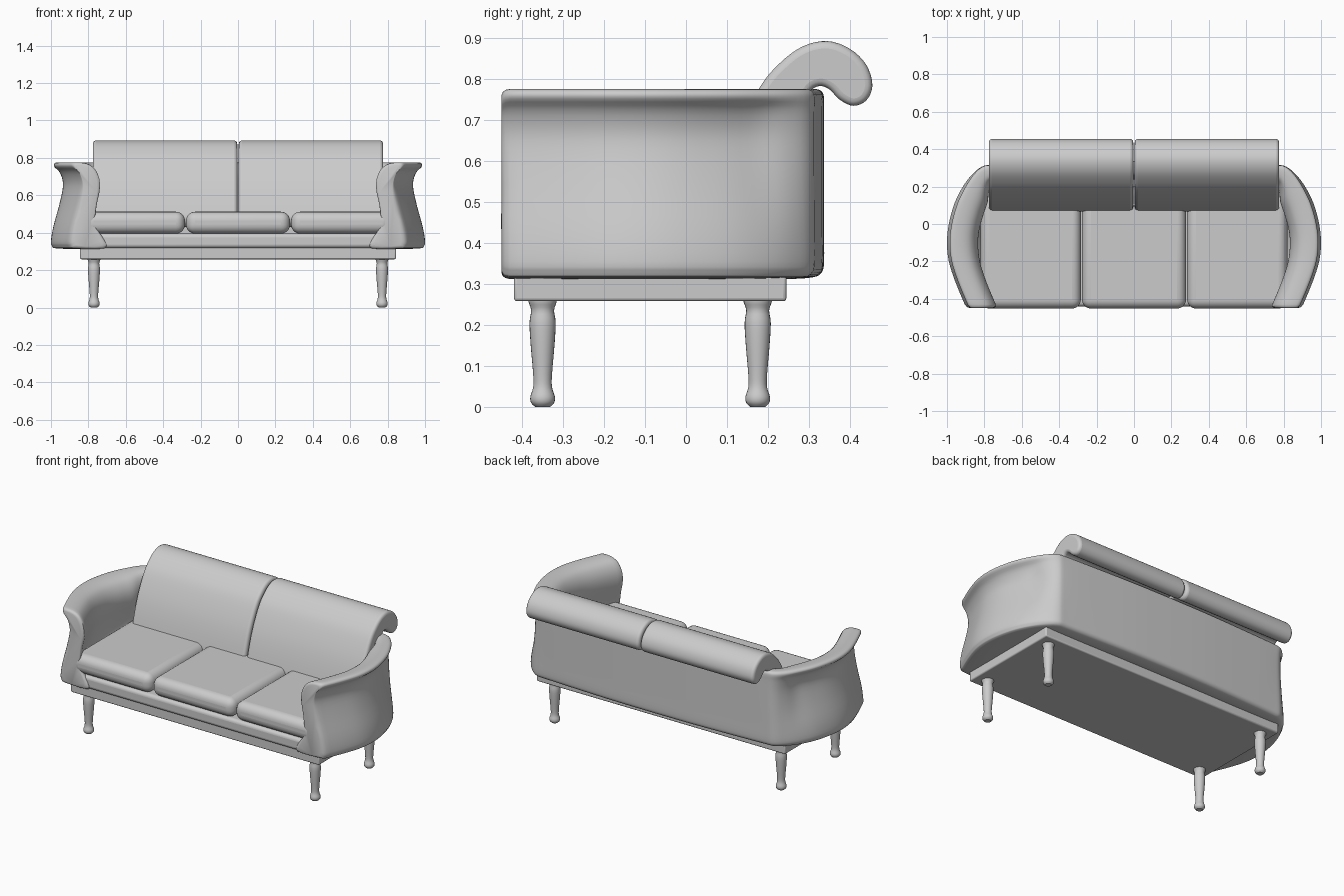
import bpy, bmesh, math

if "Cube" in bpy.data.objects:
    bpy.data.objects.remove(bpy.data.objects["Cube"])


def catmull(pts, n, closed=False):
    """Smooth curve through tuples of any length."""
    out, m = [], len(pts)
    for i in range(m if closed else m - 1):
        k = [(i + j) % m if closed else min(max(i + j, 0), m - 1) for j in (-1, 0, 1, 2)]
        a, b, c, d = (pts[q] for q in k)
        for s in range(n):
            t = s / n
            out.append(tuple(0.5 * (2 * q + (r - p) * t + (2 * p - 5 * q + 4 * r - u) * t * t
                                    + (3 * q - p - 3 * r + u) * t ** 3)
                             for p, q, r, u in zip(a, b, c, d)))
    if not closed:
        out.append(tuple(pts[-1]))
    return out


def finish(name, bm, bevel=0, segments=4, angle=40):
    bmesh.ops.recalc_face_normals(bm, faces=bm.faces)
    me = bpy.data.meshes.new(name)
    bm.to_mesh(me)
    bm.free()
    ob = bpy.data.objects.new(name, me)
    bpy.context.collection.objects.link(ob)
    if bevel:
        mod = ob.modifiers.new("bevel", 'BEVEL')
        mod.width, mod.segments = bevel, segments
        mod.limit_method, mod.angle_limit = 'ANGLE', math.radians(45)
    bpy.ops.object.select_all(action='DESELECT')
    ob.select_set(True)
    bpy.context.view_layer.objects.active = ob
    bpy.ops.object.shade_smooth_by_angle(angle=math.radians(angle))
    return ob


def loft(name, rings, **kw):
    """Skin closed rings and cap both ends."""
    bm = bmesh.new()
    vs = [[bm.verts.new(p) for p in r] for r in rings]
    n = len(rings[0])
    for a, b in zip(vs, vs[1:]):
        for i in range(n):
            bm.faces.new((a[i], a[(i + 1) % n], b[(i + 1) % n], b[i]))
    bm.faces.new(vs[0])
    bm.faces.new(vs[-1])
    return finish(name, bm, **kw)


def box(name, x0, x1, y0, y1, z0, z1, **kw):
    return loft(name, [[(x, y0, z0), (x, y1, z0), (x, y1, z1), (x, y0, z1)] for x in (x0, x1)], **kw)


# Legs: turned profile (radius, z)
leg = catmull([(0.018, 0.0), (0.028, 0.01), (0.030, 0.025), (0.023, 0.048), (0.023, 0.08),
               (0.029, 0.15), (0.032, 0.205), (0.028, 0.235), (0.034, 0.255), (0.035, 0.265)], 3)
for sx, side in ((-1, "left"), (1, "right")):
    for y, end in ((-0.35, "front"), (0.175, "back")):
        loft(f"{end}_{side}_leg",
             [[(sx * 0.77 + r * math.cos(a * math.tau / 24), y + r * math.sin(a * math.tau / 24), max(z, 0))
               for a in range(24)] for r, z in leg])

# Frame under the seat, and upholstered platform
box("frame", -0.845, 0.845, -0.42, 0.245, 0.258, 0.322, bevel=0.008, segments=3)
box("seat_platform", -0.82, 0.82, -0.44, 0.28, 0.318, 0.395, bevel=0.02)

# Shell: arm section (inset on the flared arm, inset on the plain back, z)
section = [(0.03, 0.03, 0.316), (0.006, 0.006, 0.328), (0, 0, 0.355), (0.012, 0, 0.43), (0.042, 0, 0.54),
           (0.062, 0, 0.63), (0.062, 0, 0.68), (0.045, 0, 0.725), (0.018, 0, 0.752), (0.017, 0.004, 0.768),
           (0.035, 0.02, 0.776), (0.085, 0.06, 0.772), (0.125, 0.08, 0.755), (0.152, 0.095, 0.72),
           (0.165, 0.1, 0.675), (0.163, 0.1, 0.62), (0.145, 0.1, 0.54), (0.14, 0.1, 0.44),
           (0.19, 0.1, 0.36), (0.19, 0.1, 0.316)]
section = catmull(section, 3, closed=True)
# Plan path of the outer edge: x, y, inward angle from -x, flare amount
path = catmull([(0.905, -0.43, 0, 1), (0.955, -0.31, 0, 1), (0.99, -0.2, 0, 1), (1.0, -0.1, 0, 1),
                (0.99, 0.0, 8, 1), (0.96, 0.11, 20, 1), (0.915, 0.2, 32, 0.85), (0.865, 0.265, 45, 0.4),
                (0.81, 0.308, 65, 0.1), (0.74, 0.316, 82, 0), (0.5, 0.327, 88, 0),
                (0.25, 0.335, 90, 0), (0, 0.337, 90, 0)], 4)


def station(x, y, ang, w, shrink=0.0):
    c, s = math.cos(math.radians(ang)), math.sin(math.radians(ang))
    ring = []
    for ds, db, z in section:
        d = w * ds + (1 - w) * db
        # shrink pulls toward the section's middle to round the arm front
        mid = 0.115 - 0.05 * abs(z - 0.5) / 0.25 if z > 0.5 else 0.08
        d += (mid - d) * shrink * 5
        z += (0.54 - z) * shrink
        ring.append((x - c * d, y - s * d, z))
    return ring


half = [station(0.896, -0.45, 0, 1, 0.06), station(0.898, -0.447, 0, 1, 0.03),
        station(0.9, -0.441, 0, 1, 0.01)] + [station(*p) for p in path]
other = [[(-x, y, z) for x, y, z in r] for r in reversed(half[:-1])]
loft("arms_and_back_shell", half + other, angle=50)

# Seat cushions
for name, x0, x1 in (("left", -0.82, -0.284), ("middle", -0.278, 0.278), ("right", 0.284, 0.82)):
    box(f"{name}_seat_cushion", x0, x1, -0.452, 0.2, 0.395, 0.512, bevel=0.048, segments=6)

# Back cushions: side profile with rolled-over top (y, z)
roll = catmull([(0.07, 0.46), (0.078, 0.53), (0.12, 0.66), (0.18, 0.78), (0.23, 0.84), (0.285, 0.88),
                (0.345, 0.893), (0.40, 0.874), (0.44, 0.835), (0.455, 0.785), (0.44, 0.748),
                (0.408, 0.735), (0.375, 0.75), (0.35, 0.775), (0.325, 0.783), (0.30, 0.765),
                (0.28, 0.70), (0.24, 0.58), (0.20, 0.47), (0.13, 0.43)], 4, closed=True)
for name, x0, x1 in (("left", -0.776, -0.004), ("right", 0.004, 0.776)):
    loft(f"{name}_back_cushion", [[(x, y, z) for y, z in roll] for x in (x0, x1)], bevel=0.018, segments=4)
